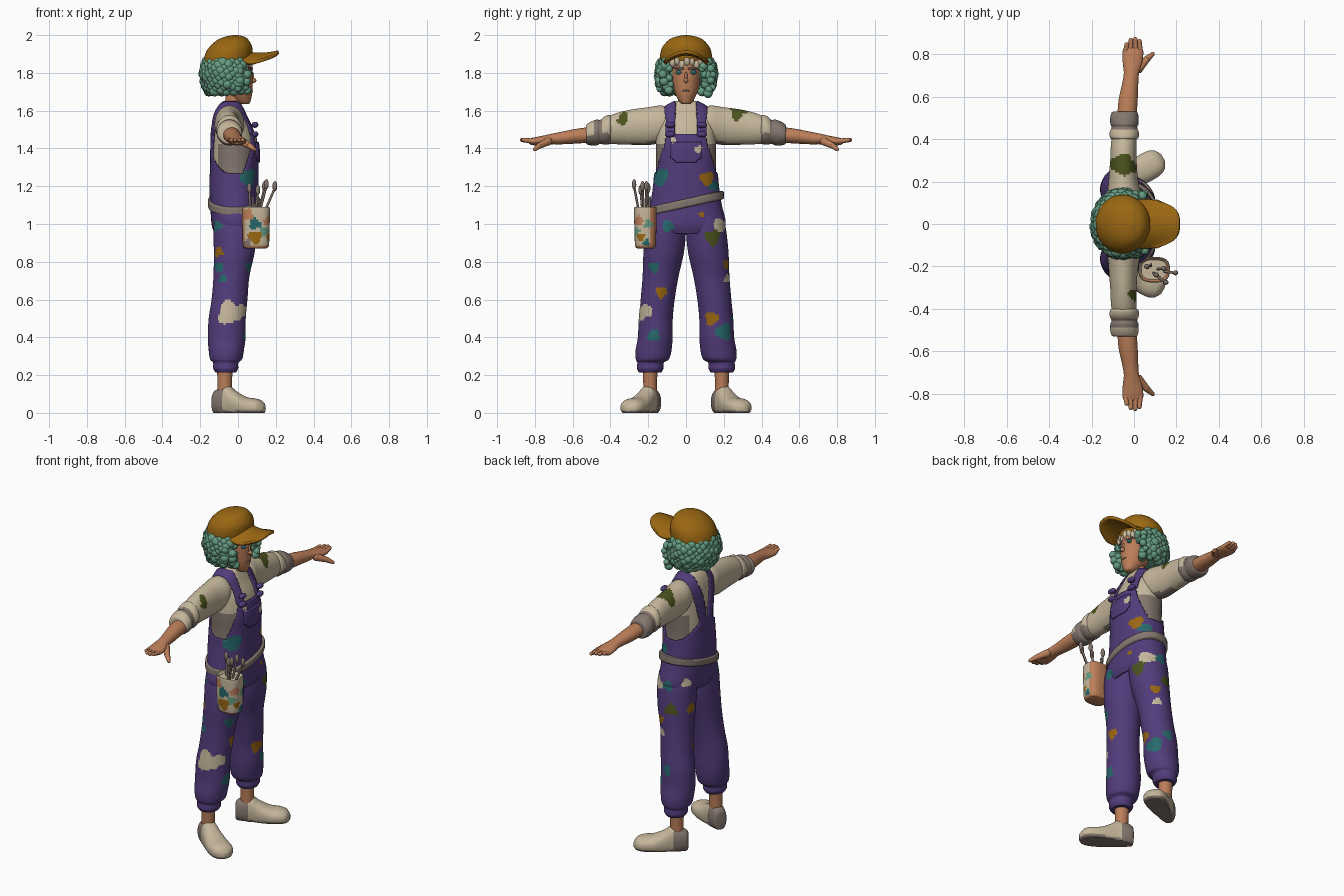
import bpy, bmesh, math, random
from mathutils import Vector, Matrix

if "Cube" in bpy.data.objects:
    bpy.data.objects.remove(bpy.data.objects["Cube"])

random.seed(4)
COLORS = {"purple": (.085, .045, .2), "cream": (.56, .47, .33), "skin": (.5, .21, .1),
          "hair_green": (.13, .33, .22), "ochre": (.32, .135, .006), "taupe": (.23, .18, .155),
          "olive": (.07, .085, .012), "teal": (.02, .14, .15)}
MATS = {}
for n, c in COLORS.items():
    MATS[n] = bpy.data.materials.new(n)
    MATS[n].diffuse_color = (*c, 1)
IDX = {n: i for i, n in enumerate(COLORS)}


def finish(name, bm, mat):
    """Turn a bmesh into an object carrying the shared palette."""
    bmesh.ops.recalc_face_normals(bm, faces=bm.faces)
    me = bpy.data.meshes.new(name)
    for f in bm.faces:
        f.material_index = IDX[mat]
    bm.to_mesh(me)
    bm.free()
    for m in MATS.values():
        me.materials.append(m)
    ob = bpy.data.objects.new(name, me)
    bpy.context.collection.objects.link(ob)
    return ob


def spline(a, b, c, d, t):
    return [q + .5 * t * (r - p + t * (2 * p - 5 * q + 4 * r - s + t * (3 * (q - r) + s - p)))
            for p, q, r, s in zip(a, b, c, d)]


def loft(name, rings, mat, axis=2, seg=40, sub=5, power=2, side=1, grow=0, edit=None, keep=None):
    """Smooth body along an axis; each ring is (position, centre u, centre v, radius u, radius v)."""
    bm, rows, n = bmesh.new(), [], len(rings)
    path = [spline(rings[max(i - 1, 0)], rings[i], rings[i + 1], rings[min(i + 2, n - 1)], k / sub)
            for i in range(n - 1) for k in range(sub)] + [list(rings[-1])]
    for t, cu, cv, ru, rv in path:
        row = []
        for k in range(seg):
            a = 2 * math.pi * k / seg
            c, s = math.cos(a), math.sin(a)
            p = [cu + (ru + grow) * math.copysign(abs(c) ** (2 / power), c),
                 cv + (rv + grow) * math.copysign(abs(s) ** (2 / power), s)]
            p.insert(axis, t)
            p = Vector(p)
            if edit:
                p = Vector(edit(p))
            p.y *= side
            row.append(bm.verts.new(p))
        rows.append(row)
    for a, b in zip(rows, rows[1:]):
        for k in range(seg):
            bm.faces.new((a[k], a[k - 1], b[k - 1], b[k]))
    if keep:
        bad = [f for f in bm.faces if not keep(*f.calc_center_median())]
        bmesh.ops.delete(bm, geom=bad, context='FACES')
    else:
        bm.faces.new(rows[0])
        bm.faces.new(rows[-1])
    ob = finish(name, bm, mat)
    if keep:
        mod = ob.modifiers.new("cloth", 'SOLIDIFY')
        mod.thickness = .012
    return ob


def paint(ob, spots):
    """Paint splats: (axis, sign, a, b, radius, colour) projected along an axis."""
    for f in ob.data.polygons:
        c, nr = f.center, f.normal
        for ax, sg, a, b, r, m in spots:
            if nr[ax] * sg < .25 or (ax == 1 and c.y * sg < 0):
                continue
            u, v = [c[i] for i in range(3) if i != ax]
            th = math.atan2(v - b, u - a)
            if math.hypot(u - a, v - b) < r * (1 + .17 * math.sin(3 * th + 40 * b)):
                f.material_index = IDX[m]


def color_if(ob, mat, rule):
    for f in ob.data.polygons:
        if rule(f.center, f.normal):
            f.material_index = IDX[mat]


def blobs(name, items, mat, sub=3):
    bm = bmesh.new()
    for c, r in items:
        r = r if isinstance(r, tuple) else (r, r, r)
        bmesh.ops.create_icosphere(bm, subdivisions=sub, radius=1,
                                   matrix=Matrix.Translation(c) @ Matrix.Diagonal((*r, 1)))
    return finish(name, bm, mat)


def rods(name, items, mat):
    bm = bmesh.new()
    for p, q, r1, r2 in items:
        p, q = Vector(p), Vector(q)
        rot = (q - p).to_track_quat('Z', 'Y').to_matrix().to_4x4()
        bmesh.ops.create_cone(bm, cap_ends=True, segments=14, radius1=r1, radius2=r2, depth=(q - p).length,
                              matrix=Matrix.Translation((p + q) / 2) @ rot)
        for c, r in ((p, r1), (q, r2)):
            bmesh.ops.create_icosphere(bm, subdivisions=2, radius=r, matrix=Matrix.Translation(c))
    return finish(name, bm, mat)


# splats on the trousers and bib
SPOTS = [(0, 1, -.14, 1.25, .045, "teal"), (0, 1, .11, 1.24, .036, "ochre"), (0, 1, .15, 1.2, .025, "teal"),
         (0, 1, -.065, 1.445, .014, "cream"), (0, 1, .065, 1.395, .02, "cream"), (0, 1, .085, 1.05, .015, "ochre"),
         (0, 1, .18, .99, .037, "cream"), (0, 1, .14, .93, .04, "olive"), (0, 1, -.095, .99, .03, "teal"),
         (0, 1, -.17, .77, .028, "teal"), (0, 1, -.13, .64, .03, "ochre"), (0, 1, -.17, .41, .033, "teal"),
         (0, 1, .135, .5, .036, "ochre"), (0, 1, .2, .43, .042, "teal"), (1, 1, .02, .79, .026, "ochre"),
         (1, 1, .01, .71, .022, "cream"), (1, -1, -.045, .53, .06, "cream"), (1, -1, .02, .54, .032, "cream"),
         (1, -1, -.11, .99, .025, "teal"), (1, -1, -.1, .85, .024, "ochre"), (1, -1, -.1, .77, .024, "teal"),
         (1, -1, -.08, .71, .02, "teal"), (1, 1, -.05, .86, .035, "olive"), (1, 1, -.02, 1., .03, "teal"),
         (0, -1, .13, .86, .028, "ochre"), (0, -1, .15, 1.02, .025, "cream"), (0, -1, .1, .62, .028, "ochre"),
         (1, 1, -.04, .5, .03, "teal")]

LEG = [(.215, -.065, .19, .055, .06), (.235, -.065, .19, .066, .07), (.265, -.065, .188, .067, .07),
       (.285, -.063, .178, .085, .088), (.33, -.062, .172, .093, .095), (.4, -.06, .163, .1, .092),
       (.5, -.057, .16, .098, .09), (.6, -.045, .15, .095, .09), (.72, -.035, .135, .095, .095),
       (.85, -.02, .118, .108, .107), (.97, -.015, .106, .115, .106), (1.04, -.015, .1, .11, .095)]
SHOE = [(-.062, 0, .05, .012, .03), (-.055, 0, .055, .035, .058), (-.02, 0, .06, .047, .072),
        (.03, 0, .058, .05, .085), (.07, 0, .045, .057, .07), (.13, 0, .033, .066, .052),
        (.19, 0, .03, .065, .046), (.225, 0, .027, .05, .036), (.245, 0, .022, .018, .016)]
SLEEVE = [(.07, -.04, 1.54, .065, .07), (.13, -.045, 1.53, .078, .097), (.2, -.05, 1.518, .07, .1),
          (.3, -.05, 1.512, .062, .092), (.38, -.048, 1.503, .06, .08), (.45, -.045, 1.49, .052, .06)]
CUFF = [(.395, -.046, 1.5, .05, .06), (.405, -.046, 1.5, .066, .077), (.43, -.046, 1.495, .069, .075),
        (.455, -.045, 1.487, .06, .063), (.47, -.045, 1.485, .066, .068), (.5, -.045, 1.48, .067, .064),
        (.525, -.044, 1.475, .06, .053), (.53, -.044, 1.475, .045, .04)]
ARM = [(.48, -.035, 1.475, .045, .042), (.58, -.028, 1.465, .045, .039), (.66, -.018, 1.455, .038, .033),
       (.71, -.012, 1.45, .036, .028), (.76, -.007, 1.442, .046, .025), (.81, -.005, 1.437, .049, .02),
       (.83, -.005, 1.437, .042, .013)]

for s, tag in ((1, "left"), (-1, "right")):
    paint(loft(tag + "_trouser_leg", LEG, "purple", seg=72, sub=9, side=s), SPOTS)
    loft(tag + "_ankle", [(.06, -.07, .19, .04, .037), (.15, -.07, .19, .038, .036),
                          (.26, -.07, .19, .043, .042)], "skin", side=s)

    # shoe, toes turned outwards
    ca, sa = math.cos(math.radians(30)), math.sin(math.radians(30))
    shoe = loft(tag + "_shoe", SHOE, "cream", axis=0, sub=8, power=2.3, side=s,
                edit=lambda p: (-.075 + ca * p.x - sa * p.y, .19 + sa * p.x + ca * p.y, max(p.z, 0)))
    color_if(shoe, "taupe", lambda c, n: c.z < .012 or c.x + .5 * abs(c.y) < .035)

    # sleeve, rolled cuff, forearm and hand
    sl = loft(tag + "_sleeve", SLEEVE, "cream", axis=1, sub=9, side=s)
    color_if(sl, "taupe", lambda c, n: n.z < -.75 and abs(c.y) < .3)
    paint(sl, [(2, 1, -.06, .28, .05, "olive"), (0, 1, -.34, 1.545, .024, "olive"), (2, 1, -.01, -.33, .02, "olive"),
               (0, 1, .27, 1.58, .03, "olive")])
    cuff = loft(tag + "_cuff", CUFF, "cream", axis=1, side=s)
    color_if(cuff, "taupe", lambda c, n: n.z < -.2 or .445 < abs(c.y) < .485 or (s > 0 and abs(c.y) > .46))
    loft(tag + "_arm", ARM, "skin", axis=1, side=s)
    rods(tag + "_fingers", [((x, s * .8, 1.437), (x * .85, s * e, 1.445), .0135, .011) for x, e in
                            ((-.04, .845), (-.017, .865), (.007, .869), (.03, .86))]
         + [((.02, s * .73, 1.437), (.06, s * .775, 1.415), .022, .016),
            ((.06, s * .775, 1.415), (.088, s * .8, 1.395), .016, .01)], "skin")

# shirt body
TORSO = [(.95, -.015, 0, .1, .16), (1., -.015, 0, .115, .2), (1.1, -.02, 0, .117, .18), (1.2, -.022, 0, .12, .165),
         (1.3, -.02, 0, .118, .158), (1.4, -.02, 0, .117, .16), (1.5, -.028, 0, .106, .157),
         (1.57, -.04, 0, .085, .148), (1.61, -.042, 0, .07, .12), (1.635, -.04, 0, .057, .085),
         (1.65, -.035, 0, .045, .055)]
shirt = loft("shirt", TORSO[3:], "cream", seg=72, sub=9, power=2.2)
color_if(shirt, "taupe", lambda c, n: abs(n.y) > .6 and c.z < 1.42)


# dungarees: bib in front, braces over the shoulders meeting at the back
def overalls(x, y, z):
    y = abs(y)
    if z < 1.265:
        return True
    if z > 1.585:
        return .058 < y < .112
    if x > -.03:
        if z < 1.475:
            return y < .158 - max(0, z - 1.28) * .3
        return .06 < y < .108
    if z < 1.37:
        return y < .17 - (z - 1.265) * 1.1
    return abs(y - (.03 + (z - 1.37) * .24)) < .03


bib = loft("dungarees", TORSO, "purple", seg=112, sub=12, power=2.2, grow=.01, keep=overalls)
paint(bib, SPOTS)
pocket = loft("bib_pocket", TORSO, "purple", seg=112, sub=12, power=2.2, grow=.018,
              keep=lambda x, y, z: x > 0 and abs(y) < .085 and 1.325 + 2.5 * max(0, abs(y) - .05) ** 1.3 < z < 1.435)
paint(pocket, SPOTS)
blobs("brace_buckles", [((.09, s * .084, z), (.018, .028, .016)) for s in (1, -1) for z in (1.475, 1.525)],
      "purple")

# slanted belt
BELT = [(1.085, -.02, 0, .105, .17), (1.09, -.02, 0, .136, .199), (1.11, -.02, 0, .139, .2),
        (1.13, -.02, 0, .136, .197), (1.135, -.02, 0, .105, .17)]
loft("belt", BELT, "taupe", seg=64, sub=3, power=2.2, edit=lambda p: (p.x, p.y, p.z + .22 * p.y))

# paint pouch with brushes
pouch = loft("pouch", [(.87, .095, -.215, .05, .04), (.885, .095, -.215, .068, .054), (.97, .095, -.215, .072, .058),
                       (1.07, .095, -.215, .074, .06), (1.09, .095, -.215, .07, .056),
                       (1.075, .095, -.215, .06, .046)], "cream", seg=64, sub=8, power=2.8)
color_if(pouch, "skin", lambda c, n: n.y > .3 or n.x < -.75 or c.z < .885)
paint(pouch, [(1, -1, .09, .93, .035, "ochre"), (1, -1, .09, 1.0, .03, "teal"), (1, -1, .14, .96, .022, "hair_green"),
              (1, -1, .05, .9, .02, "taupe"), (1, -1, .05, 1.05, .03, "skin"), (0, 1, -.24, .93, .02, "ochre"),
              (0, 1, -.21, .9, .018, "teal"), (0, 1, -.2, 1.0, .022, "hair_green"), (0, 1, -.25, 1.02, .022, "skin")])
TIPS = [(.06, -.2, 1.18), (.105, -.24, 1.17), (.14, -.21, 1.19), (.195, -.23, 1.19), (.15, -.275, 1.2),
        (.08, -.19, 1.14)]
rods("brush_handles", [((.07 + .25 * (x - .06), -.215 + .3 * (y + .215), .98), (x, y, z), .007, .006)
                       for x, y, z in TIPS], "taupe")
blobs("brush_tips", [((x, y, z + .01), (.013, .012, .028)) for x, y, z in TIPS[:5]], "taupe", 2)

# neck, head and face
loft("neck", [(1.58, -.035, 0, .05, .052), (1.65, -.025, 0, .043, .042), (1.74, -.02, 0, .045, .045)], "skin")
loft("head", [(1.634, .035, 0, .02, .015), (1.645, .028, 0, .037, .032), (1.69, .005, 0, .07, .058),
              (1.74, -.01, 0, .088, .072), (1.8, -.02, 0, .098, .079), (1.87, -.03, 0, .1, .082),
              (1.93, -.03, 0, .08, .07)], "skin")
blobs("nose", [((.08, 0, 1.76), (.017, .012, .014)), ((.076, 0, 1.78), (.01, .008, .026))], "skin")
blobs("eyes", [((.066, s * .037, 1.803), (.01, .018, .011)) for s in (1, -1)], "teal")
rods("brows", [((.074, s * .015, 1.822), (.058, s * .058, 1.824), .006, .004) for s in (1, -1)], "taupe")
blobs("mouth", [((.073, 0, 1.705), (.006, .02, .005))], "taupe")
blobs("fringe", [((.062 - abs(y) * .3, y, 1.856 + .012 * math.sin(y * 90)), (.022, .018, .028))
                 for y in (-.07, -.045, -.02, .005, .03, .055, .075)], "cream")

# curly hair around the back and sides
curls = [((-.065, 0, 1.8), (.115, .125, .095))]
curls += [((-.0, s * .115, 1.775), (.05, .035, .075)) for s in (1, -1)]
for i in range(150):
    z = 1.7 + .165 * ((i * .618) % 1)
    a = math.radians(48 + 264 * i / 149)
    k = 1 - .22 * ((1.79 - z) / .09) ** 2
    r = random.uniform(.022, .032)
    curls.append(((-.055 + .125 * k * math.cos(a), .145 * k * math.sin(a), z), r))
for s in (1, -1):
    curls += [((.02 + random.uniform(-.03, .03), s * random.uniform(.085, .145), random.uniform(1.69, 1.84)),
               random.uniform(.018, .027)) for _ in range(14)]
blobs("curly_hair", curls, "hair_green", 2)

# cap crown and curved brim
CAP = [(1.835, -.052, 0, .118, .125), (1.85, -.053, 0, .126, .134), (1.885, -.053, 0, .129, .138),
       (1.93, -.045, 0, .119, .128), (1.97, -.032, 0, .088, .096), (1.99, -.02, 0, .054, .06),
       (2., -.012, 0, .012, .012)]
loft("cap_crown", CAP, "ochre", seg=48,
     edit=lambda p: (p.x, p.y, p.z + .2 * (p.x + .05) * max(0, 2 - p.z) / .16))
bm = bmesh.new()
bmesh.ops.create_grid(bm, x_segments=16, y_segments=24, size=1)
for v in bm.verts:
    u, w = (v.co.x + 1) / 2, v.co.y
    v.co = (.02 + u * (.195 - .11 * abs(w) ** 3.5), .113 * w, 1.911 - .05 * w * w - .012 * math.sin(u * math.pi))
brim = finish("cap_brim", bm, "ochre")
brim.modifiers.new("thickness", 'SOLIDIFY').thickness = .016
brim.modifiers["thickness"].offset = 0

# smooth shading with crisp edges
for ob in bpy.context.scene.objects:
    ob.select_set(True)
    bpy.context.view_layer.objects.active = ob
bpy.ops.object.shade_smooth_by_angle(angle=math.radians(45))

for m in bpy.data.materials:
    if m.users and not m.is_grease_pencil:
        m.use_nodes = True
        m.node_tree.nodes["Principled BSDF"].inputs["Base Color"].default_value = m.diffuse_color
